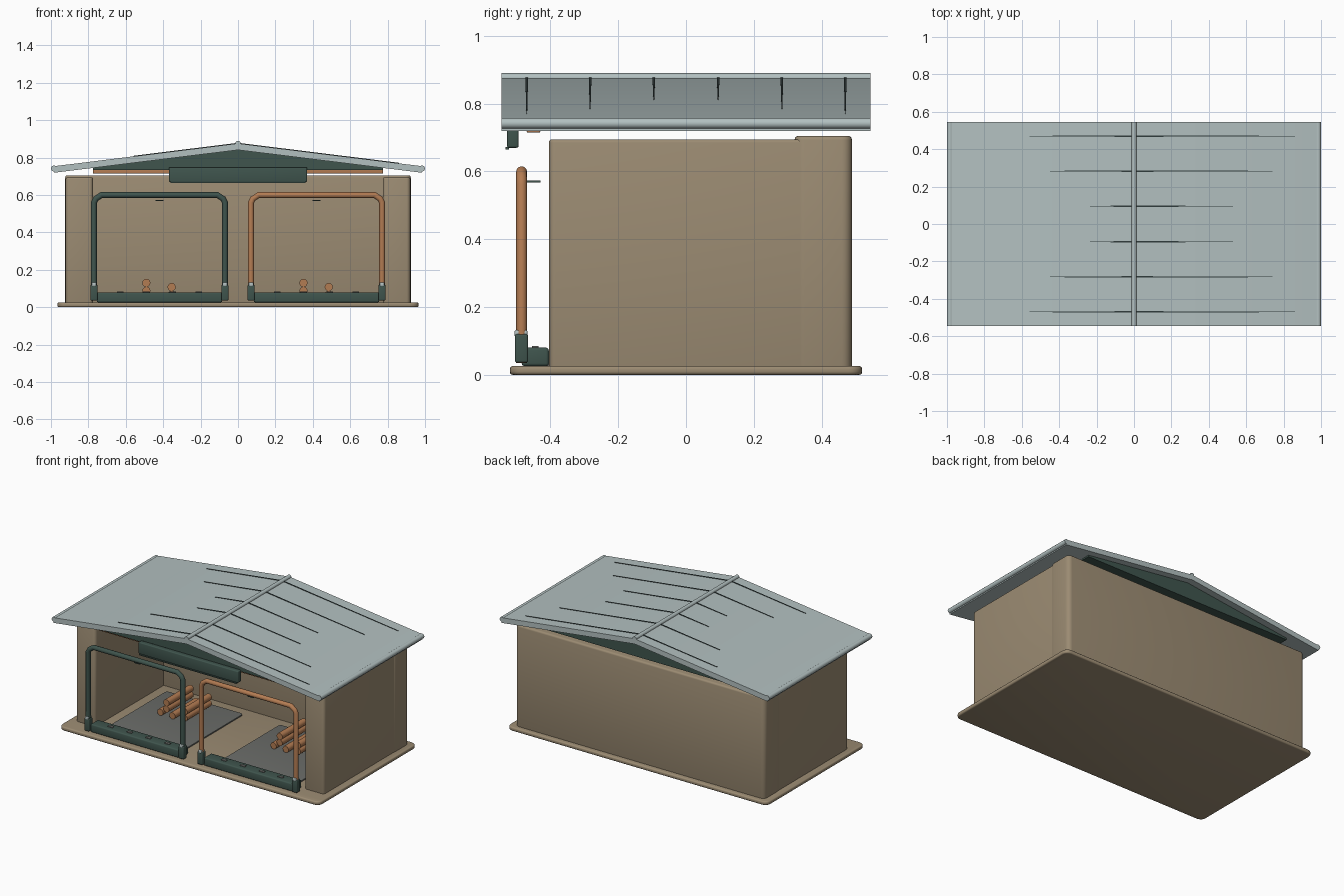
import bpy, bmesh
from mathutils import Vector

cube = bpy.data.objects.get("Cube")
if cube:
    bpy.data.objects.remove(cube, do_unlink=True)


def material(name, rgb):
    m = bpy.data.materials.new(name)
    m.use_nodes = True
    m.diffuse_color = (*rgb, 1)
    bsdf = next(n for n in m.node_tree.nodes if n.type == 'BSDF_PRINCIPLED')
    bsdf.inputs["Base Color"].default_value = (*rgb, 1)
    return m


STONE = material("warm stone", (0.33, 0.26, 0.17))
ROOF = material("pale metal", (0.45, 0.53, 0.53))
GREEN = material("dark green", (0.05, 0.09, 0.075))
COPPER = material("copper", (0.45, 0.20, 0.085))
MAT = material("grey mat", (0.15, 0.155, 0.145))
SEAM = material("dark seam", (0.03, 0.045, 0.045))


def finish(name, bm, mat):
    bmesh.ops.recalc_face_normals(bm, faces=bm.faces)
    me = bpy.data.meshes.new(name)
    bm.to_mesh(me)
    bm.free()
    me.materials.append(mat)
    ob = bpy.data.objects.new(name, me)
    bpy.context.collection.objects.link(ob)
    smooth(ob)
    return ob


def smooth(ob):
    bpy.ops.object.select_all(action='DESELECT')
    ob.select_set(True)
    bpy.context.view_layer.objects.active = ob
    bpy.ops.object.shade_smooth_by_angle(angle=0.6)


def box(name, lo, hi, mat, bevel=0.0, upright=0.0):
    """Box between two corners; upright rounds vertical edges, bevel the rest."""
    lo, hi = Vector(lo), Vector(hi)
    bm = bmesh.new()
    bmesh.ops.create_cube(bm, size=1)
    for v in bm.verts:
        v.co = (lo + hi) / 2 + v.co * (hi - lo)
    if upright:
        edges = [e for e in bm.edges
                 if abs(e.verts[0].co.z - e.verts[1].co.z) > 1e-4]
        bmesh.ops.bevel(bm, geom=edges, offset=upright, segments=5,
                        profile=0.5, affect='EDGES')
    if bevel:
        bm.normal_update()
        edges = [e for e in bm.edges if e.calc_face_angle(0) > 0.6]
        bmesh.ops.bevel(bm, geom=edges, offset=bevel, segments=3,
                        profile=0.5, affect='EDGES')
    return finish(name, bm, mat)


def prism(name, outline, y0, y1, mat):
    """Extrude an x-z outline along y."""
    bm = bmesh.new()
    face = bm.faces.new([bm.verts.new((x, y0, z)) for x, z in outline])
    out = bmesh.ops.extrude_face_region(bm, geom=[face])
    for v in out["geom"]:
        if isinstance(v, bmesh.types.BMVert):
            v.co.y = y1
    return finish(name, bm, mat)


def tube(name, points, radius, mat):
    cu = bpy.data.curves.new(name, 'CURVE')
    cu.dimensions = '3D'
    cu.bevel_depth = radius
    cu.bevel_resolution = 4
    cu.use_fill_caps = True
    sp = cu.splines.new('POLY')
    sp.points.add(len(points) - 1)
    for p, co in zip(sp.points, points):
        p.co = (*co, 1)
    ob = bpy.data.objects.new(name, cu)
    bpy.context.collection.objects.link(ob)
    cu.materials.append(mat)
    bpy.ops.object.select_all(action='DESELECT')
    ob.select_set(True)
    bpy.context.view_layer.objects.active = ob
    bpy.ops.object.convert(target='MESH')
    smooth(bpy.context.view_layer.objects.active)


# Base slab and walls
box("base_slab", (-0.965, -0.52, 0), (0.965, 0.52, 0.026), STONE, 0.009, 0.04)
box("back_wall", (-0.924, 0.32, 0.015), (0.924, 0.49, 0.705), STONE, 0.012, 0.03)
for s, side in ((-1, "right"), (1, "left")):
    xs = sorted((s * 0.775, s * 0.921))
    box(side + "_wall", (xs[0], -0.405, 0.015), (xs[1], 0.47, 0.695), STONE, 0.01, 0.02)

# Roof: folded slab with ridge and eave tubes
SLOPE, TOP, THICK, HALF = 0.124, 0.876, 0.035, 0.545
EDGE = 0.985
drop = SLOPE * EDGE
prism("roof", [(-EDGE, TOP - drop), (0, TOP), (EDGE, TOP - drop),
               (EDGE, TOP - drop - THICK), (0, TOP - THICK),
               (-EDGE, TOP - drop - THICK)], -HALF, HALF, ROOF)
tube("ridge_cap", [(0, -HALF, 0.876), (0, HALF, 0.876)], 0.014, ROOF)
for s, side in ((-1, "right"), (1, "left")):
    tube(side + "_eave", [(s * 0.984, -HALF, 0.742), (s * 0.984, HALF, 0.742)], 0.016, ROOF)

# Tapering standing seams on both slopes
for i, y in enumerate((-0.47, -0.283, -0.095, 0.095, 0.283, 0.47)):
    rank = min(i, 5 - i)
    for s, lengths in ((-1, (0.56, 0.45, 0.235)), (1, (0.86, 0.74, 0.53))):
        end = lengths[rank]
        bm = bmesh.new()
        rows = []
        for lift in (-0.004, 0.003):
            rows.append([bm.verts.new((s * x, y + dy, TOP - SLOPE * x + lift))
                         for x, dy in ((0.01, -0.004), (end, -0.0012),
                                       (end, 0.0012), (0.01, 0.004))])
        bm.faces.new(rows[0])
        bm.faces.new(rows[1])
        for a in range(4):
            b = (a + 1) % 4
            bm.faces.new((rows[0][a], rows[0][b], rows[1][b], rows[1][a]))
        finish("roof_seam", bm, SEAM)

# Gable ends, copper header and hanging fascia box
gable = [(-0.775, 0.735), (0.775, 0.735), (0.775, 0.748), (0, 0.843), (-0.775, 0.748)]
prism("front_gable", gable, -0.495, -0.455, GREEN)
prism("back_gable", gable, 0.44, 0.5, GREEN)
box("header_beam", (-0.775, -0.47, 0.715), (0.775, -0.43, 0.737), COPPER, 0.003)
box("fascia_box", (-0.37, -0.528, 0.67), (0.37, -0.494, 0.748), GREEN, 0.006)
box("fascia_lip", (-0.36, -0.533, 0.665), (0.36, -0.522, 0.672), GREEN)

# Two matching bays
for s, bay, hoop in ((-1, "right", GREEN), (1, "left", COPPER)):
    cx = s * 0.42
    w, y, c = 0.35, -0.485, 0.04
    tube(bay + "_hoop", [(cx - w, y, 0.035), (cx - w, y, 0.6 - c),
                         (cx - w + 0.01, y, 0.6 - c / 2), (cx - w + c, y, 0.6),
                         (cx + w - c, y, 0.6), (cx + w - 0.01, y, 0.6 - c / 2),
                         (cx + w, y, 0.6 - c), (cx + w, y, 0.035)], 0.016, hoop)
    # Sockets at the hoop feet with pale clips
    for d in (-w, w):
        x = cx + d
        box(bay + "_foot", (x - 0.019, -0.505, 0.036), (x + 0.019, -0.466, 0.12), GREEN, 0.006)
        box(bay + "_foot_clip", (x - 0.013, -0.506, 0.112), (x + 0.013, -0.468, 0.132), ROOF, 0.005)
    box(bay + "_latch", (cx - 0.022, -0.47, 0.567), (cx + 0.022, -0.43, 0.573), GREEN)
    # Trough with studs
    box(bay + "_trough", (cx - 0.335, -0.485, 0.026), (cx + 0.335, -0.405, 0.08), GREEN, 0.008)
    for k in range(4):
        x = cx - 0.21 + 0.14 * k
        box(bay + "_stud", (x - 0.018, -0.455, 0.078), (x + 0.018, -0.435, 0.085), MAT, 0.002)
    # Floor mat and stacked rods
    box(bay + "_mat", (cx - 0.285, -0.41, 0.024), (cx + 0.285, 0.25, 0.034), MAT, 0.002, 0.02)
    for dx, z in ((-0.07, 0.13), (-0.07, 0.088), (-0.115, 0.055), (-0.025, 0.055),
                  (0.065, 0.108), (0.065, 0.066)):
        tube(bay + "_rod", [(cx + dx, -0.06, z), (cx + dx, 0.2, z)], 0.022, COPPER)
